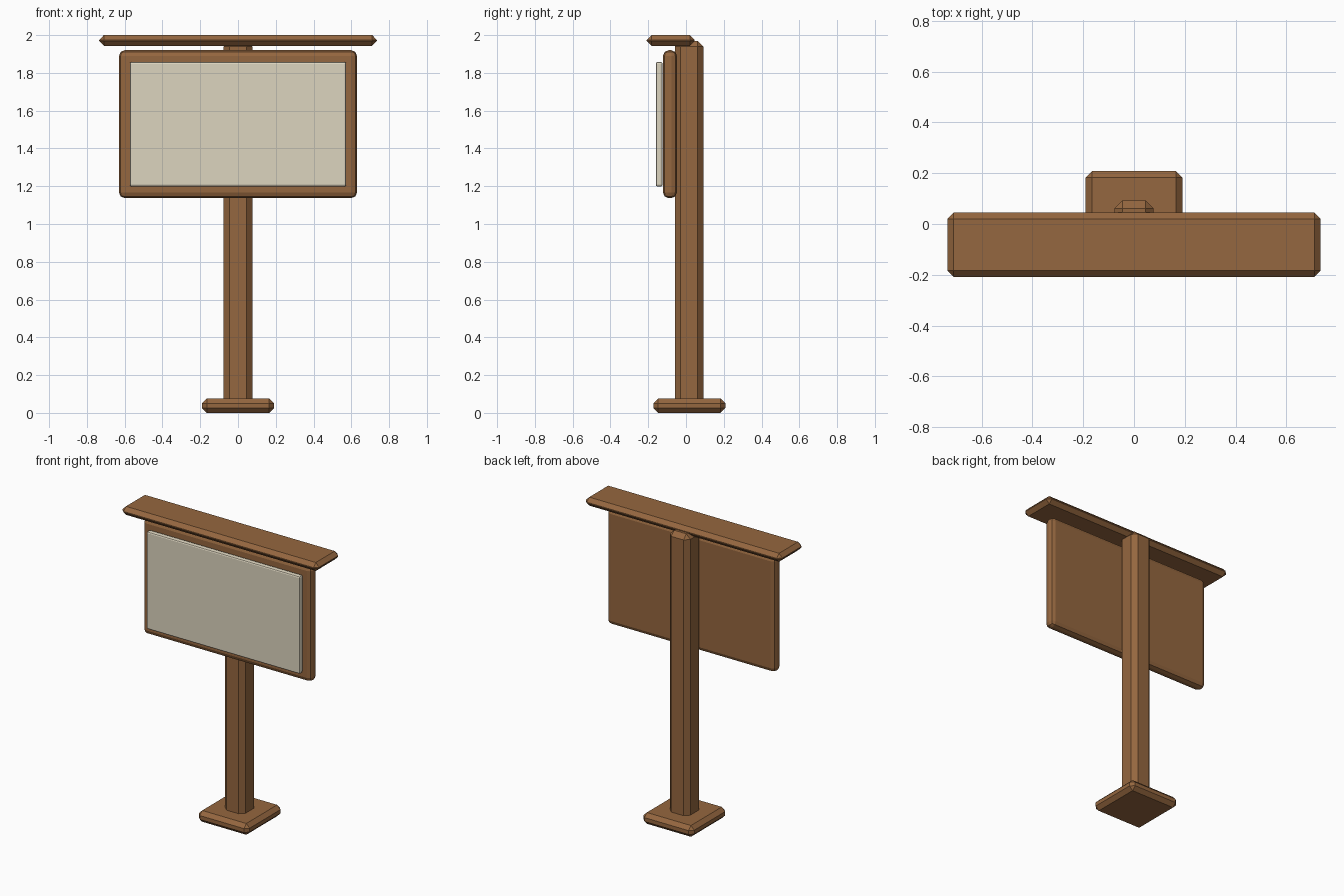
import bpy
import bmesh
from mathutils import Vector

if "Cube" in bpy.data.objects:
    bpy.data.objects.remove(bpy.data.objects["Cube"])


def material(name, color):
    m = bpy.data.materials.new(name)
    m.diffuse_color = (*color, 1)
    m.use_nodes = True
    m.node_tree.nodes["Principled BSDF"].inputs["Base Color"].default_value = m.diffuse_color
    return m


wood = material("wood", (0.30, 0.135, 0.05))
paper = material("paper", (0.72, 0.66, 0.52))


def beveled_box(name, lo, hi, bevel, segments, mat):
    """Box between two corners with every edge bevelled."""
    lo, hi = Vector(lo), Vector(hi)
    size, center = hi - lo, (lo + hi) / 2
    bm = bmesh.new()
    bmesh.ops.create_cube(bm, size=1)
    bmesh.ops.scale(bm, vec=size, verts=bm.verts)
    bmesh.ops.bevel(bm, geom=bm.edges[:], offset=bevel, segments=segments,
                    profile=0.5, affect='EDGES', clamp_overlap=True)
    mesh = bpy.data.meshes.new(name)
    bm.to_mesh(mesh)
    bm.free()
    mesh.materials.append(mat)
    obj = bpy.data.objects.new(name, mesh)
    obj.location = center
    bpy.context.collection.objects.link(obj)
    return obj


# Foot plate and upright
beveled_box("base", (-0.19, -0.172, 0), (0.19, 0.208, 0.076), 0.025, 1, wood)
beveled_box("post", (-0.076, -0.058, 0.02), (0.076, 0.092, 1.97), 0.03, 1, wood)

# Notice board: wooden backing with softly rounded edges, pale sheet in front
beveled_box("board", (-0.63, -0.122, 1.137), (0.63, -0.048, 1.92), 0.03, 2, wood)
beveled_box("notice_panel", (-0.573, -0.16, 1.198), (0.573, -0.124, 1.858), 0.01, 2, paper)

# Rain cover on top
beveled_box("roof", (-0.735, -0.208, 1.943), (0.735, 0.045, 2.0), 0.025, 1, wood)
